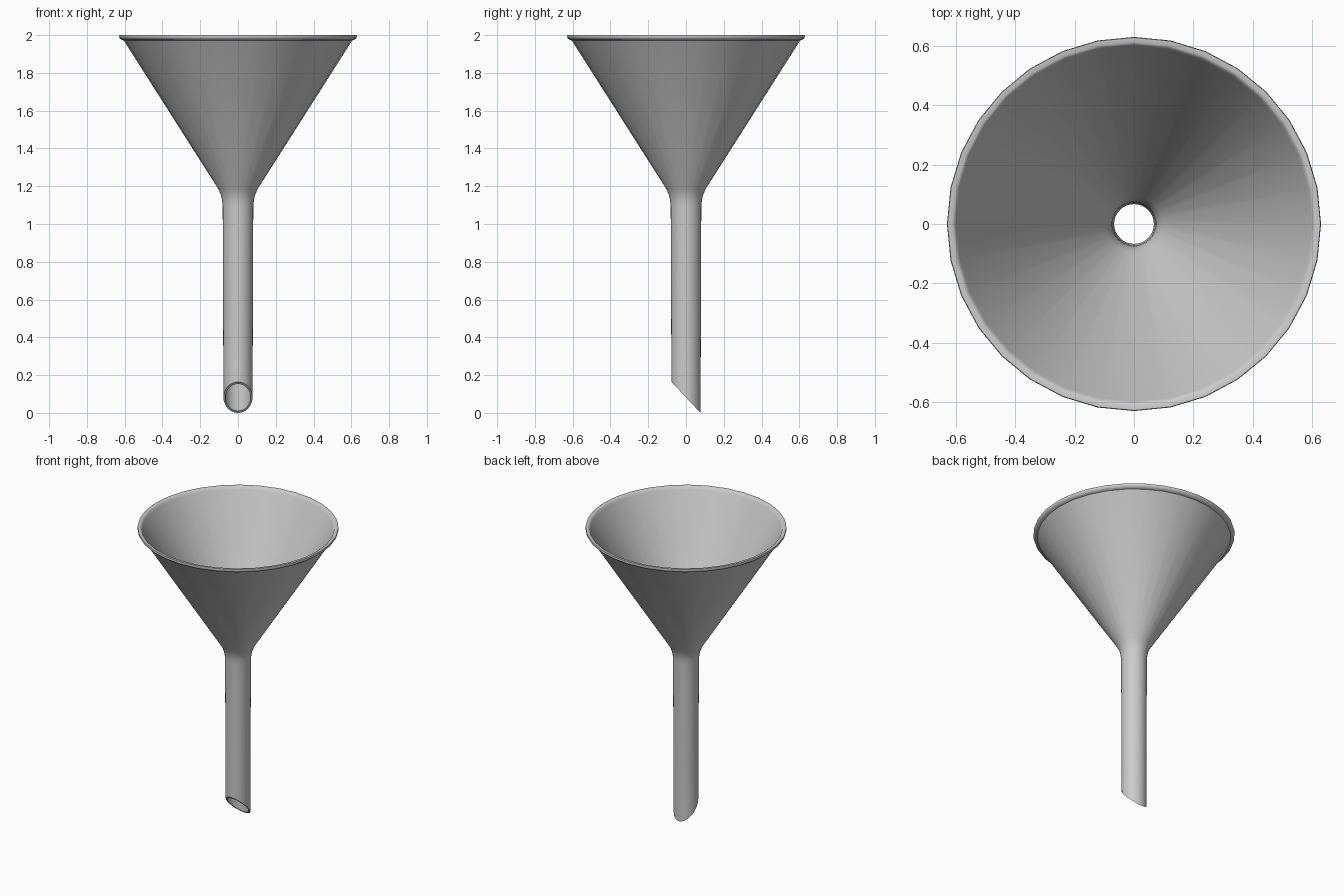
import bpy, bmesh, math

if "Cube" in bpy.data.objects:
    bpy.data.objects.remove(bpy.data.objects["Cube"])

SEGMENTS = 32
TIP_R = 0.077

# Closed wall profile (radius, z): up the outside, over the rim, down the inside
profile = [
    (TIP_R, 0.0), (0.081, 1.09), (0.084, 1.125), (0.091, 1.155), (0.105, 1.187),
    (0.605, 1.972), (0.617, 1.975), (0.626, 1.983), (0.63, 1.992), (0.628, 2.0),
    (0.612, 2.0), (0.604, 1.995), (0.598, 1.98),
    (0.096, 1.187), (0.082, 1.155), (0.075, 1.125), (0.072, 1.09), (0.067, 0.0),
]
tip_rows = (0, len(profile) - 1)

# Lathe the profile, with the spout tip cut on a slant (long side at the back)
bm = bmesh.new()
rings = []
for i in range(SEGMENTS):
    a = 2 * math.pi * i / SEGMENTS
    ring = []
    for k, (r, z) in enumerate(profile):
        x, y = r * math.cos(a), r * math.sin(a)
        if k in tip_rows:
            z = 0.082 * (1 - y / TIP_R)
        ring.append(bm.verts.new((x, y, z)))
    rings.append(ring)

n = len(profile)
for i in range(SEGMENTS):
    r0, r1 = rings[i], rings[(i + 1) % SEGMENTS]
    for k in range(n):
        j = (k + 1) % n
        bm.faces.new((r0[k], r1[k], r1[j], r0[j]))
bmesh.ops.recalc_face_normals(bm, faces=bm.faces)

mesh = bpy.data.meshes.new("funnel")
bm.to_mesh(mesh)
bm.free()
funnel = bpy.data.objects.new("funnel", mesh)
bpy.context.collection.objects.link(funnel)

# Smooth walls, crisp rim and tip edges
bpy.context.view_layer.objects.active = funnel
funnel.select_set(True)
bpy.ops.object.shade_smooth_by_angle(angle=math.radians(40))
